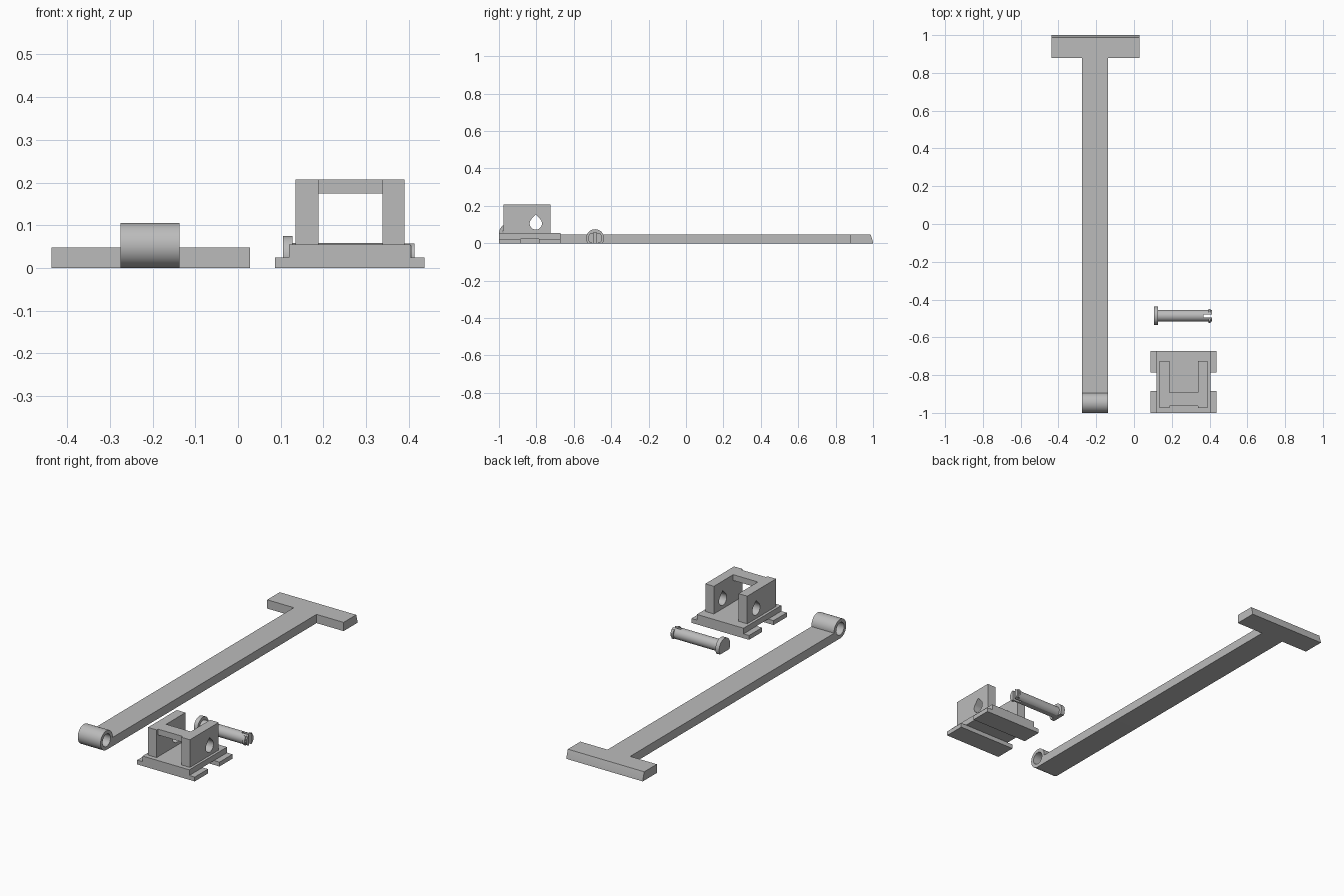
import bpy, bmesh, math
from mathutils import Vector

if "Cube" in bpy.data.objects:
    bpy.data.objects.remove(bpy.data.objects["Cube"])

grey = bpy.data.materials.new("plain grey")
grey.diffuse_color = (0.5, 0.5, 0.5, 1)
grey.use_nodes = True
grey.node_tree.nodes["Principled BSDF"].inputs["Base Color"].default_value = grey.diffuse_color


def extrude_x(name, profile, x0, x1):
    """Solid with a (y, z) profile running from x0 to x1."""
    bm = bmesh.new()
    face = bm.faces.new([bm.verts.new((x0, y, z)) for y, z in profile])
    out = bmesh.ops.extrude_face_region(bm, geom=[face])
    bmesh.ops.translate(bm, vec=Vector((x1 - x0, 0, 0)),
                        verts=[v for v in out["geom"] if isinstance(v, bmesh.types.BMVert)])
    bmesh.ops.recalc_face_normals(bm, faces=bm.faces)
    mesh = bpy.data.meshes.new(name)
    bm.to_mesh(mesh)
    bm.free()
    mesh.materials.append(grey)
    obj = bpy.data.objects.new(name, mesh)
    bpy.context.collection.objects.link(obj)
    return obj


def box(name, x0, x1, y0, y1, z0, z1):
    return extrude_x(name, [(y0, z0), (y1, z0), (y1, z1), (y0, z1)], x0, x1)


def circle(y, z, r, n=48, floor=None):
    pts = [(y + r * math.cos(2 * math.pi * i / n), z + r * math.sin(2 * math.pi * i / n))
           for i in range(n)]
    if floor is None:
        return pts
    # flat underside where the circle meets the floor
    a = math.asin((floor - z) / r)
    sweep = math.pi - 2 * a
    return [(y + r * math.cos(a + sweep * i / n), z + r * math.sin(a + sweep * i / n))
            for i in range(n + 1)]


def teardrop(y, z, r, tip, n=32):
    a = math.asin(r / tip)
    sweep = 2 * math.pi - (math.pi - 2 * a)
    arc = [(y + r * math.cos(math.pi - a + sweep * i / n),
            z + r * math.sin(math.pi - a + sweep * i / n)) for i in range(n + 1)]
    return arc + [(y, z + tip)]


def combine(target, others, operation):
    for other in others:
        mod = target.modifiers.new(operation.lower(), 'BOOLEAN')
        mod.operation, mod.solver, mod.object = operation, 'EXACT', other
        bpy.context.view_layer.objects.active = target
        bpy.ops.object.modifier_apply(modifier=mod.name)
        bpy.data.objects.remove(other)


def smooth(obj):
    bpy.ops.object.select_all(action='DESELECT')
    obj.select_set(True)
    bpy.context.view_layer.objects.active = obj
    bpy.ops.object.shade_smooth_by_angle(angle=math.radians(30))


# Long arm with hinge barrel and T-shaped handle
arm = box("arm", -0.275, -0.137, -0.947, 0.9, 0, 0.048)
barrel = extrude_x("barrel", circle(-0.947, 0.0527, 0.0527), -0.275, -0.137)
handle = extrude_x("handle", [(0.878, 0), (1, 0), (0.998, 0.012), (0.987, 0.048), (0.878, 0.048)],
                   -0.437, 0.028)
combine(arm, [barrel, handle], 'UNION')
combine(arm, [extrude_x("bore", circle(-0.947, 0.0527, 0.034), -0.4, 0)], 'DIFFERENCE')
smooth(arm)

# Bracket: base plate, side ears, cross groove underneath
bracket = box("bracket", 0.12, 0.404, -1, -0.672, 0, 0.055)
ears = [box("ear", 0.087, 0.437, y0, y1, 0, 0.024) for y0, y1 in ((-1, -0.885), (-0.785, -0.672))]
combine(bracket, ears, 'UNION')
combine(bracket, [box("groove", 0, 0.5, -0.885, -0.785, -0.02, 0.024)], 'DIFFERENCE')

# Bracket: two cheeks joined by a top bar, with pin holes
cheeks = [box("cheek", x0, x1, -0.975, -0.725, 0.04, 0.207)
          for x0, x1 in ((0.135, 0.188), (0.338, 0.39))]
bar = box("bar", 0.17, 0.35, -0.963, -0.893, 0.175, 0.207)
combine(bracket, cheeks + [bar], 'UNION')
combine(bracket, [extrude_x("pin_hole", teardrop(-0.803, 0.106, 0.033, 0.049), 0.05, 0.5)],
        'DIFFERENCE')
smooth(bracket)

# Hinge pin: flat-bottomed shaft, wide head, split end with side barbs
PY, PZ = -0.486, 0.027
pin = extrude_x("hinge_pin", circle(PY, PZ, 0.031, floor=0), 0.115, 0.413)
head = extrude_x("head", circle(PY, PZ, 0.048, floor=0), 0.105, 0.128)
barb = extrude_x("barb", circle(PY, PZ, 0.037, floor=0.003), 0.394, 0.406)
combine(barb, [box("barb_trim", 0.38, 0.42, PY - 0.1, PY + 0.1, 0.053, 0.1)], 'DIFFERENCE')
combine(pin, [head, barb], 'UNION')
combine(pin, [box("slot", 0.367, 0.45, PY - 0.008, PY + 0.008, -0.05, 0.1)], 'DIFFERENCE')
smooth(pin)
